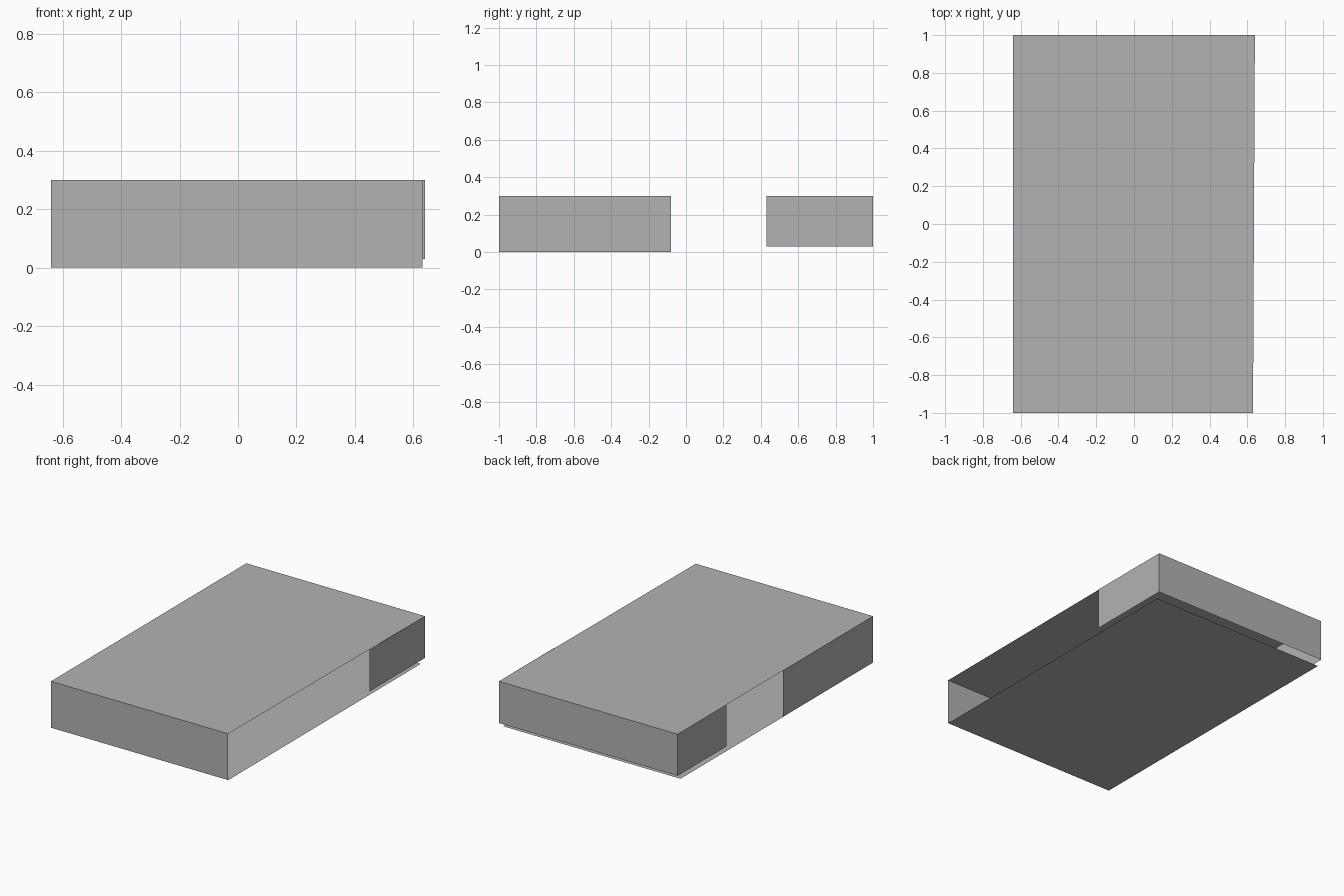
import bpy

cube = bpy.data.objects.get("Cube")
if cube:
    bpy.data.objects.remove(cube, do_unlink=True)

GREY = (0.45, 0.45, 0.45, 1)
mat = bpy.data.materials.new("plain grey")
mat.use_nodes = True
mat.diffuse_color = GREY
mat.node_tree.nodes["Principled BSDF"].inputs["Base Color"].default_value = GREY

# Outline of the open box
LEFT_FRONT, LEFT_BACK, RIGHT = 0.63, 0.64, -0.64
FRONT, BACK, FLOOR_BACK = -1.0, 1.0, 0.97
BOTTOM, RAISED, TOP = 0.0, 0.03, 0.3


def sheet(name, corners):
    """One thin flat panel."""
    mesh = bpy.data.meshes.new(name)
    mesh.from_pydata(corners, [], [range(len(corners))])
    mesh.materials.append(mat)
    obj = bpy.data.objects.new(name, mesh)
    bpy.context.collection.objects.link(obj)
    return obj


def slab(name, left_front, left_back, back, z):
    """Level panel, corners anticlockwise from above."""
    return sheet(name, [(RIGHT, FRONT, z), (left_front, FRONT, z),
                        (left_back, back, z), (RIGHT, back, z)])


def wall(name, start, end, low):
    """Upright panel between two plan points, facing right of its direction."""
    return sheet(name, [(*start, low), (*end, low), (*end, TOP), (*start, TOP)])


# Top and floor
slab("top_panel", LEFT_FRONT, LEFT_BACK, BACK, TOP)
floor = slab("floor_panel", LEFT_FRONT, LEFT_FRONT, FLOOR_BACK, BOTTOM)
floor.data.flip_normals()

# Front and back walls
wall("front_wall", (RIGHT, FRONT), (LEFT_FRONT, FRONT), BOTTOM)
wall("back_wall", (LEFT_BACK, BACK), (RIGHT, BACK), RAISED)

# Partial side walls
wall("left_back_flap", (LEFT_BACK, 0.43), (LEFT_BACK, BACK), RAISED)
wall("right_back_flap", (RIGHT, BACK), (RIGHT, 0.5), RAISED)
wall("right_front_flap", (RIGHT, -0.08), (RIGHT, FRONT), BOTTOM)
